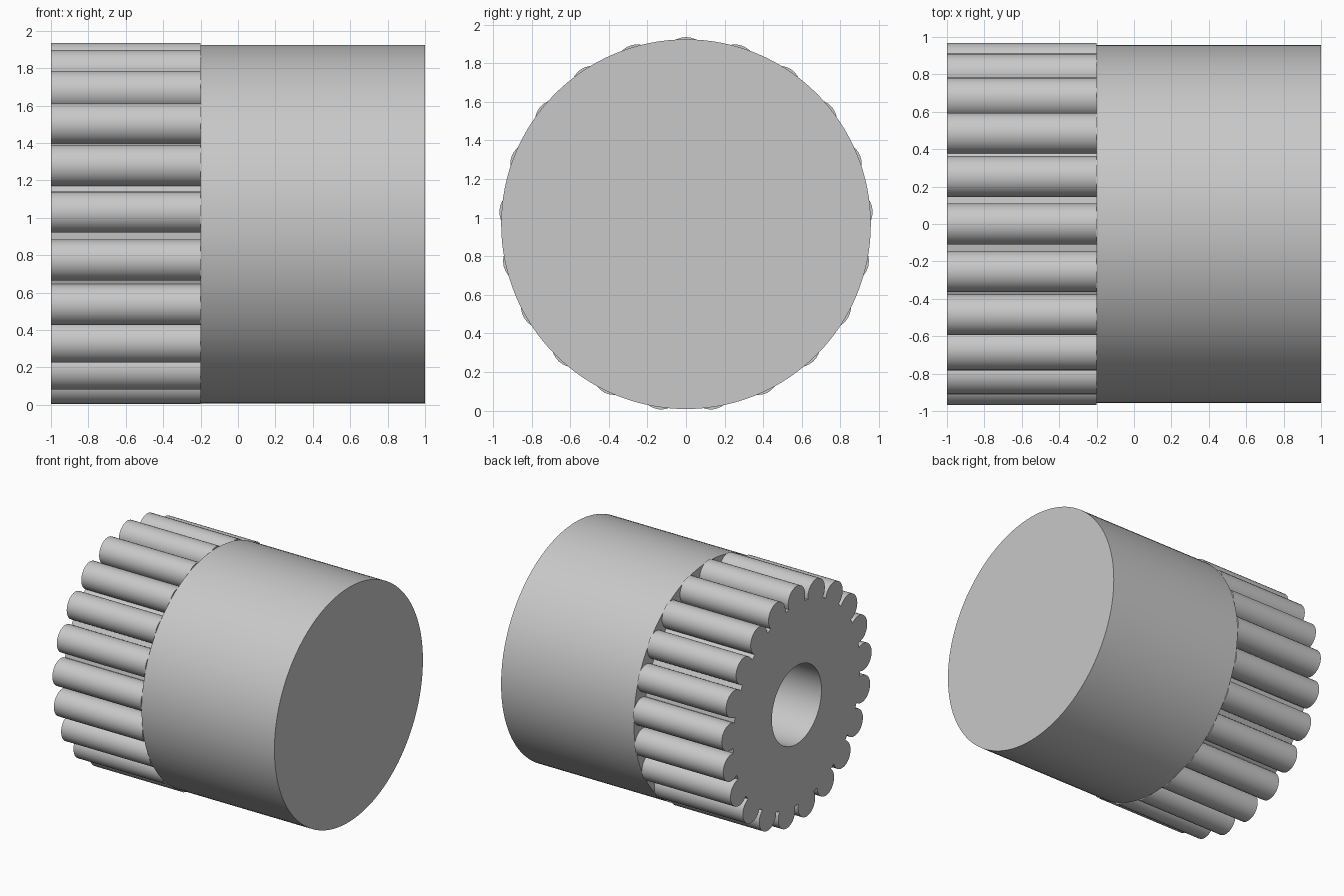
import bpy
import bmesh
from math import sin, cos, pi, atan2, sqrt, radians

if "Cube" in bpy.data.objects:
    bpy.data.objects.remove(bpy.data.objects["Cube"], do_unlink=True)

AXIS_Z = 0.966      # height of the shaft axis
BODY_R = 0.958
TEETH = 21
TOOTH_R = 0.11      # radius of each rounded tooth
TOOTH_RING = 0.86   # distance of tooth centres from the axis
ROOT_R = 0.82
HOLE_R = 0.32
X_LEFT, X_STEP, X_RIGHT = -1.0, -0.2, 1.0

grey = bpy.data.materials.new("plain_grey")
grey.use_nodes = True
colour = (0.58, 0.58, 0.58, 1)
grey.diffuse_color = colour
grey.node_tree.nodes["Principled BSDF"].inputs["Base Color"].default_value = colour


def circle(radius, count):
    return [(radius * sin(2 * pi * i / count), radius * cos(2 * pi * i / count))
            for i in range(count)]


def gear_outline(steps=18):
    """Rounded teeth whose flanks meet the root circle."""
    along = (ROOT_R**2 - TOOTH_R**2 + TOOTH_RING**2) / (2 * TOOTH_RING)
    across = sqrt(ROOT_R**2 - along**2)
    sweep = atan2(across, along - TOOTH_RING)
    points = []
    for tooth in range(TEETH):
        turn = 2 * pi * tooth / TEETH
        for i in range(steps + 1):
            a = sweep * (2 * i / steps - 1)
            u, v = TOOTH_RING + TOOTH_R * cos(a), TOOTH_R * sin(a)
            points.append((u * sin(turn) + v * cos(turn),
                           u * cos(turn) - v * sin(turn)))
    return points


def extrude_loops(name, loops, x0, x1):
    """Fill closed (y, z) loops and extrude them along x."""
    bm = bmesh.new()
    edges = []
    for loop in loops:
        verts = [bm.verts.new((x0, y, AXIS_Z + z)) for y, z in loop]
        edges += [bm.edges.new((verts[i - 1], verts[i])) for i in range(len(verts))]
    if len(loops) == 1:
        bm.faces.new(verts)
    else:
        bmesh.ops.triangle_fill(bm, edges=edges, use_beauty=True)
    result = bmesh.ops.extrude_face_region(bm, geom=bm.faces[:], use_keep_orig=True)
    moved = [g for g in result["geom"] if isinstance(g, bmesh.types.BMVert)]
    bmesh.ops.translate(bm, verts=moved, vec=(x1 - x0, 0, 0))
    bmesh.ops.recalc_face_normals(bm, faces=bm.faces[:])
    mesh = bpy.data.meshes.new(name)
    bm.to_mesh(mesh)
    bm.free()
    mesh.materials.append(grey)
    obj = bpy.data.objects.new(name, mesh)
    bpy.context.collection.objects.link(obj)
    bpy.ops.object.select_all(action="DESELECT")
    obj.select_set(True)
    bpy.context.view_layer.objects.active = obj
    bpy.ops.object.shade_smooth_by_angle(angle=radians(30))
    return obj


# Solid drum, which also closes the inner end of the bore
extrude_loops("drum", [circle(BODY_R, 128)], X_STEP, X_RIGHT)

# Toothed section with a round bore
extrude_loops("toothed_hub", [gear_outline(), circle(HOLE_R, 64)], X_LEFT, X_STEP)
